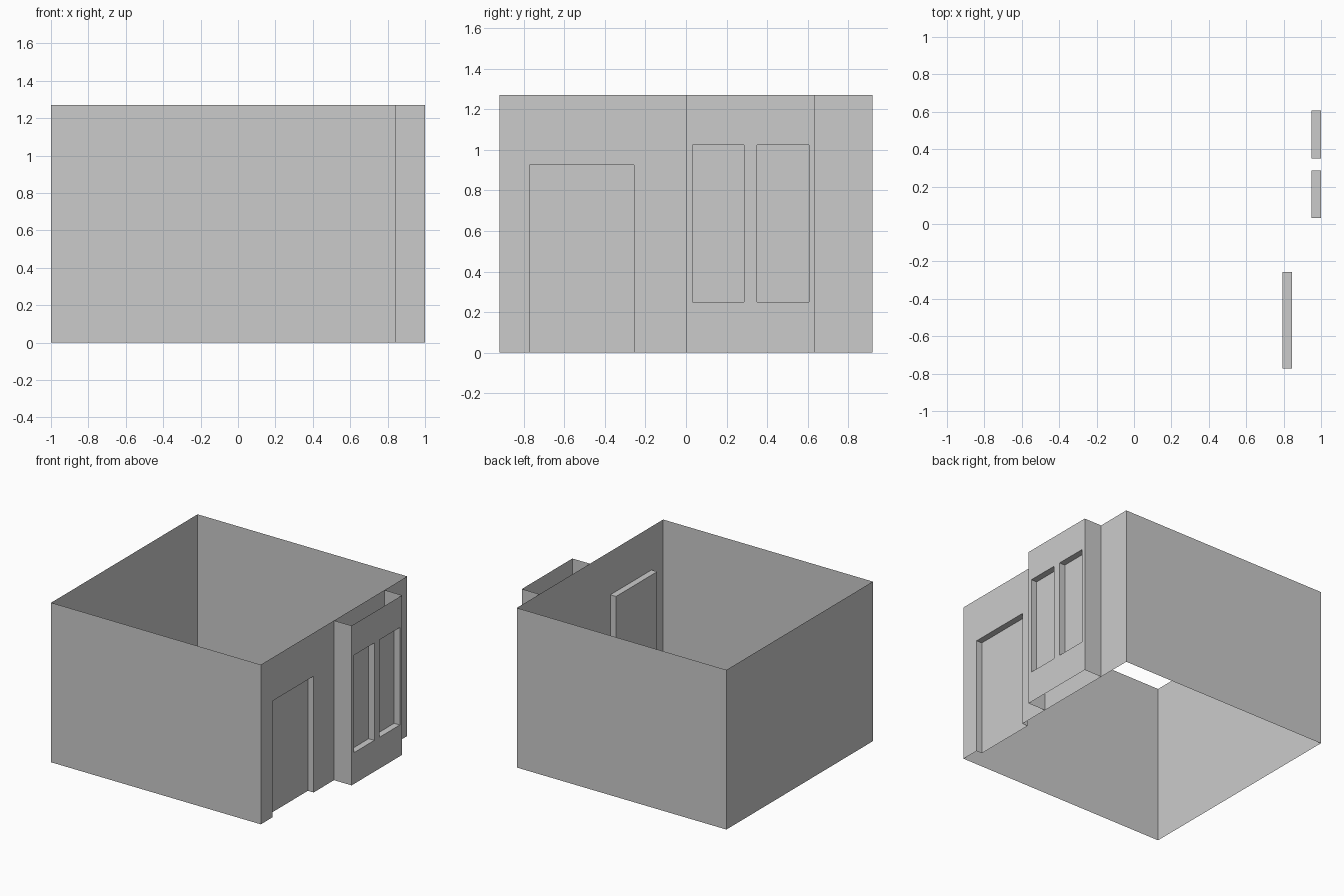
import bpy
import bmesh

if "Cube" in bpy.data.objects:
    bpy.data.objects.remove(bpy.data.objects["Cube"])

H = 1.27                 # wall height
X0, X1, X2 = -1.0, 0.845, 1.0   # left wall, right wall, bay front
Y = 0.92
DEPTH = 0.05             # recess depth of door and windows
DOOR = (-0.773, -0.256, 0.0, 0.925)          # y0, y1, z0, z1
WINDOWS = [(0.031, 0.286, 0.249, 1.024), (0.35, 0.606, 0.249, 1.024)]
BAY = (0.0, 0.635)


def make_object(name, quads):
    bm = bmesh.new()
    for q in quads:
        bm.faces.new([bm.verts.new(p) for p in q])
    bmesh.ops.remove_doubles(bm, verts=bm.verts, dist=1e-4)
    mesh = bpy.data.meshes.new(name)
    bm.to_mesh(mesh)
    bm.free()
    obj = bpy.data.objects.new(name, mesh)
    bpy.context.collection.objects.link(obj)
    return obj


def upright(a, b, z0=0.0, z1=H):
    """Vertical sheet from plan point a to b."""
    return [(*a, z0), (*b, z0), (*b, z1), (*a, z1)]


def facade(x, y0, y1, holes):
    """Sheet facing +x with rectangular openings."""
    ys = sorted({y0, y1, *[v for h in holes for v in h[:2]]})
    zs = sorted({0.0, H, *[v for h in holes for v in h[2:]]})
    quads = []
    for a, b in zip(ys, ys[1:]):
        for c, d in zip(zs, zs[1:]):
            my, mz = (a + b) / 2, (c + d) / 2
            if not any(h[0] < my < h[1] and h[2] < mz < h[3] for h in holes):
                quads.append(upright((x, a), (x, b), c, d))
    return quads


def recess(x, hole, sill):
    """Set-back panel with side reveals, head and optional sill."""
    a, b, c, d = hole
    i = x - DEPTH
    quads = [upright((i, a), (i, b), c, d),
             upright((x, a), (i, a), c, d),
             upright((i, b), (x, b), c, d),
             [(i, a, d), (i, b, d), (x, b, d), (x, a, d)]]
    if sill:
        quads.append([(i, a, c), (x, a, c), (x, b, c), (i, b, c)])
    return quads


# Room shell: back, left and front walls, plus the right wall with doorway
plan = [(X1, Y), (X0, Y), (X0, -Y), (X1, -Y)]
make_object("room_walls",
            [upright(a, b) for a, b in zip(plan, plan[1:])]
            + facade(X1, -Y, Y, [DOOR]))

# Door set back into the right wall
make_object("door", recess(X1, DOOR, sill=False))

# Shallow bay projecting from the right wall
make_object("bay_walls",
            [upright((X1, BAY[0]), (X2, BAY[0])),
             upright((X2, BAY[1]), (X1, BAY[1]))]
            + facade(X2, *BAY, WINDOWS))

# Two recessed bay windows
for n, hole in enumerate(WINDOWS, 1):
    make_object(f"window_{n}", recess(X2, hole, sill=True))
